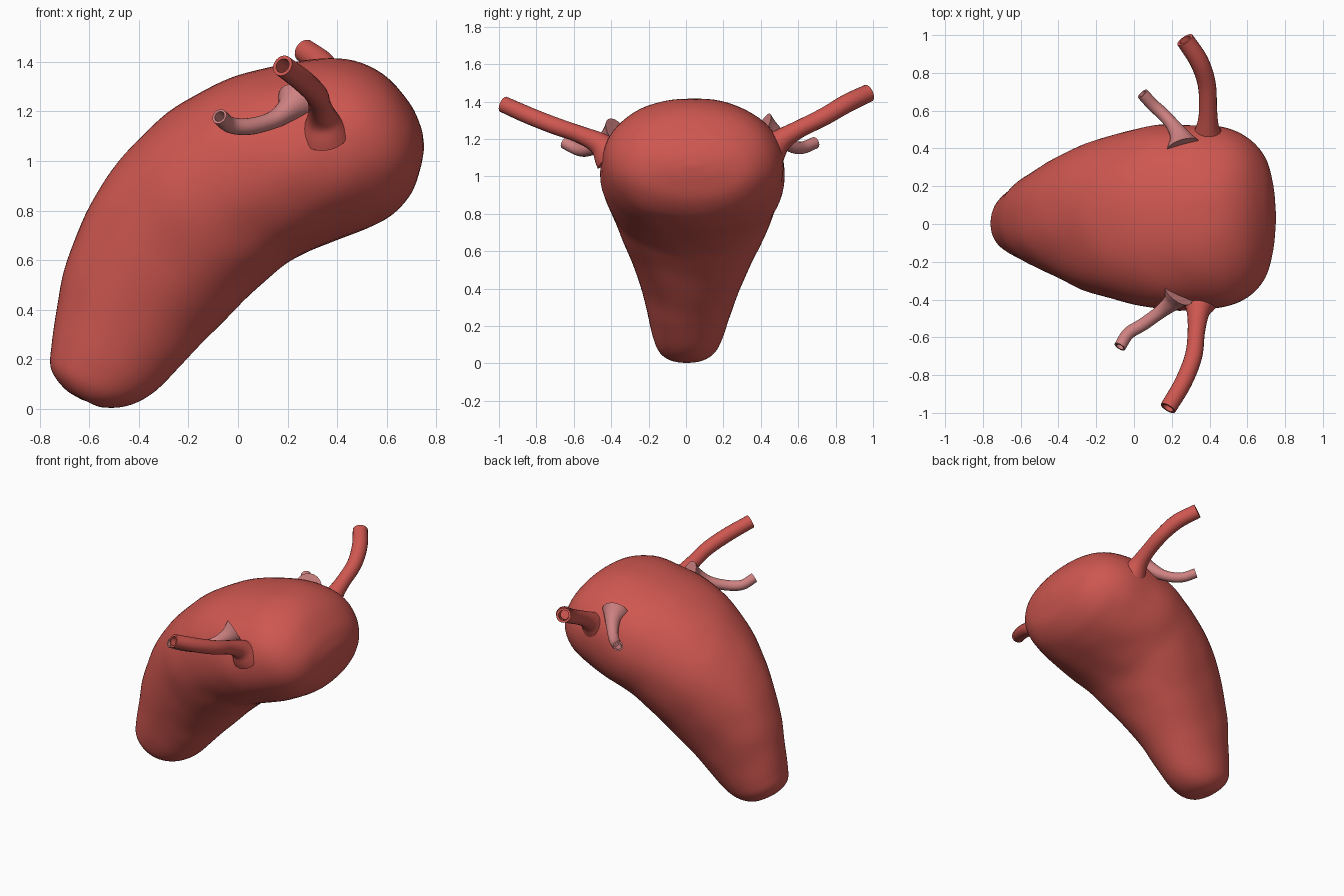
import bpy, bmesh, math
from mathutils import Vector, noise

cube = bpy.data.objects.get("Cube")
if cube:
    bpy.data.objects.remove(cube, do_unlink=True)


def material(name, rgb):
    mat = bpy.data.materials.new(name)
    mat.use_nodes = True
    mat.diffuse_color = (*rgb, 1)
    bsdf = mat.node_tree.nodes["Principled BSDF"]
    bsdf.inputs["Base Color"].default_value = (*rgb, 1)
    bsdf.inputs["Roughness"].default_value = 0.6
    return mat


RED = material("flesh red", (0.62, 0.095, 0.08))
PINK = material("pale pink", (0.62, 0.22, 0.22))


def spline(rows, steps):
    """Catmull-Rom interpolation of rows of numbers."""
    pts = [Vector(r) for r in rows]
    pts = [2 * pts[0] - pts[1]] + pts + [2 * pts[-1] - pts[-2]]
    out = []
    for a, b, c, d in zip(pts, pts[1:], pts[2:], pts[3:]):
        for k in range(steps):
            t = k / steps
            out.append(0.5 * (2 * b + (c - a) * t + (2 * a - 5 * b + 4 * c - d) * t * t
                              + (3 * b - a - 3 * c + d) * t ** 3))
    return out + [pts[-2]]


def loft(name, rings, mat, cap_start=True):
    """Skin a list of equal rings and close the far end."""
    bm = bmesh.new()
    loops = [[bm.verts.new(p) for p in ring] for ring in rings]
    n = len(loops[0])
    for a, b in zip(loops, loops[1:]):
        for i in range(n):
            j = (i + 1) % n
            bm.faces.new((a[i], a[j], b[j], b[i]))
    if cap_start:
        bm.faces.new(loops[0])
    bm.faces.new(loops[-1])
    bmesh.ops.recalc_face_normals(bm, faces=bm.faces)
    mesh = bpy.data.meshes.new(name)
    bm.to_mesh(mesh)
    bm.free()
    mesh.materials.append(mat)
    obj = bpy.data.objects.new(name, mesh)
    bpy.context.collection.objects.link(obj)
    bpy.ops.object.select_all(action='DESELECT')
    obj.select_set(True)
    bpy.context.view_layer.objects.active = obj
    bpy.ops.object.shade_smooth_by_angle(angle=math.radians(50))
    return obj


# Body: upper edge x, z, lower edge x, z, half width of each section
sections = [
    (-.632, .036, -.612, .03, .012),
    (-.70, .08, -.55, .005, .095),
    (-.755, .16, -.45, .01, .155),
    (-.753, .26, -.35, .06, .19),
    (-.73, .42, -.24, .165, .225),
    (-.69, .60, -.13, .28, .27),
    (-.60, .82, -.02, .39, .33),
    (-.45, 1.035, .08, .49, .40),
    (-.25, 1.22, .18, .575, .45),
    (-.02, 1.34, .28, .63, .485),
    (.20, 1.395, .40, .68, .492),
    (.41, 1.415, .52, .725, .475),
    (.58, 1.355, .625, .785, .42),
    (.69, 1.24, .70, .87, .32),
    (.738, 1.14, .737, .97, .17),
    (.752, 1.065, .752, 1.05, .015),
]
SIDES = 64


def bulge(v):
    """Slightly squared circle coordinate."""
    return math.copysign(abs(v) ** 0.93, v)


rings = []
for ux, uz, lx, lz, w in spline(sections, 6):
    up, low = Vector((ux, 0, uz)), Vector((lx, 0, lz))
    mid, half = (up + low) / 2, (up - low) / 2
    shift = Vector((0, 0.035 * min(1, max(0, mid.z / 0.6)), 0))
    ring = []
    for i in range(SIDES):
        a = math.tau * i / SIDES
        off = half * bulge(math.cos(a)) + Vector((0, w * bulge(math.sin(a)), 0))
        p = mid + shift + off
        ring.append(p + off * 0.018 * noise.noise(p * 5))
    rings.append(ring)
loft("body", rings, RED)


# Hollow tubes: path points x, y, z, radius
def tube(name, rows, mat, sides=20):
    path = spline(rows, 6)
    pts = [p.xyz for p in path]
    rad = [p[3] for p in path]

    def ring(i, scale):
        d = (pts[min(i + 1, len(pts) - 1)] - pts[max(i - 1, 0)]).normalized()
        u = d.cross(Vector((0, 0, 1))).normalized()
        v = d.cross(u)
        return [pts[i] + rad[i] * scale * (u * math.cos(t) + v * math.sin(t))
                for t in (math.tau * k / sides for k in range(sides))]

    last = len(pts) - 1
    outer = [ring(i, 1) for i in range(last + 1)]
    inner = [ring(i, 0.68) for i in range(last, last - 9, -1)]
    loft(name, outer + inner, mat)


tube("right_tube", [
    (.35, -.40, 1.11, .10), (.34, -.465, 1.175, .062), (.33, -.57, 1.225, .046),
    (.315, -.70, 1.27, .046), (.26, -.84, 1.325, .046), (.18, -.975, 1.385, .044)], RED)
tube("left_tube", [
    (.39, .44, 1.13, .10), (.39, .51, 1.195, .062), (.392, .60, 1.25, .048),
    (.385, .74, 1.32, .048), (.345, .86, 1.39, .050), (.27, .975, 1.445, .048)], RED)
tube("right_ligament", [
    (.235, -.37, 1.235, .085), (.20, -.415, 1.205, .05), (.14, -.465, 1.165, .036),
    (.05, -.53, 1.14, .034), (-.03, -.58, 1.145, .033), (-.075, -.65, 1.18, .032)], PINK)
tube("left_ligament", [
    (.26, .41, 1.255, .09), (.24, .47, 1.225, .052), (.20, .53, 1.18, .036),
    (.15, .585, 1.155, .034), (.10, .63, 1.155, .033), (.045, .69, 1.18, .032)], PINK)
